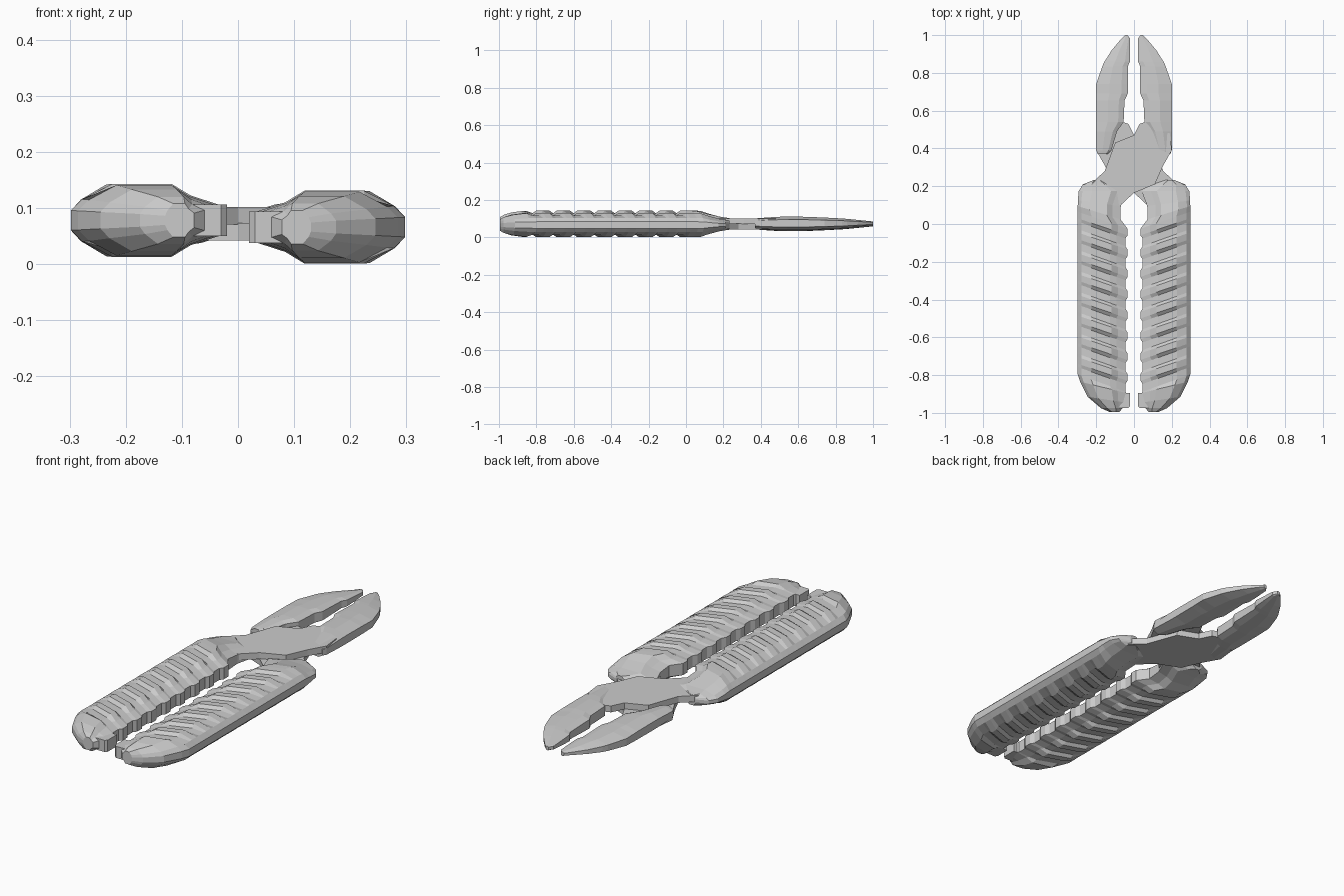
import bpy, bmesh, math
from mathutils import Matrix, Vector

if "Cube" in bpy.data.objects:
    bpy.data.objects.remove(bpy.data.objects["Cube"])


def finish(bm, name):
    bmesh.ops.recalc_face_normals(bm, faces=bm.faces)
    me = bpy.data.meshes.new(name)
    bm.to_mesh(me)
    bm.free()
    ob = bpy.data.objects.new(name, me)
    bpy.context.collection.objects.link(ob)
    return ob


def loft(name, rings):
    bm = bmesh.new()
    rows = [[bm.verts.new(p) for p in r] for r in rings]
    n = len(rows[0])
    for a, b in zip(rows, rows[1:]):
        for i in range(n):
            j = (i + 1) % n
            bm.faces.new((a[i], a[j], b[j], b[i]))
    bm.faces.new(rows[0])
    bm.faces.new(rows[-1])
    return finish(bm, name)


def ring(y, x0, x1, heights, zc, slant=0.0):
    # heights: (fraction across, half height); mirrored above and below zc
    top = [(x0 + (x1 - x0) * t, y + slant * (0.5 - t), zc + h) for t, h in heights]
    bottom = [(x, yy, 2 * zc - z) for x, yy, z in reversed(top)]
    return top + bottom


def grip_ring(y, xo, xi, h, dip=0.0, slant=0.0):
    prof = [(0, .27 * h), (.08, .58 * h), (.28, h - dip), (.68, h - dip),
            (.81, .68 * h), (1, .43 * h)]
    return ring(y, xo, xi, prof, 0.078, slant)


def prism(name, pts, z0, z1):
    bm = bmesh.new()
    f = bm.faces.new([bm.verts.new((x, y, z0)) for x, y in pts])
    ext = bmesh.ops.extrude_face_region(bm, geom=[f])
    vs = [v for v in ext["geom"] if isinstance(v, bmesh.types.BMVert)]
    bmesh.ops.translate(bm, verts=vs, vec=Vector((0, 0, z1 - z0)))
    return finish(bm, name)


# Grip: shoulder, slanted ridges, rounded butt
rings = [grip_ring(0.232, -.215, -.165, .025),
         grip_ring(0.21, -.27, -.10, .028),
         grip_ring(0.175, -.293, -.04, .034),
         grip_ring(0.11, -.297, -.07, .050, slant=.03),
         grip_ring(0.06, -.298, -.072, .064, slant=.07)]
for k in range(8):
    y = 0.02 - 0.11 * k
    for dy, dip, xi in ((0, 0, -.034), (.035, 0, -.034), (.052, .013, -.046), (.092, .013, -.046)):
        rings.append(grip_ring(y - dy, -.298, xi, .065, dip, .09))
rings += [grip_ring(-.865, -.285, -.04, .063, slant=.06),
          grip_ring(-.93, -.245, -.045, .055, slant=.03),
          grip_ring(-.975, -.175, -.06, .042),
          grip_ring(-.995, -.13, -.078, .030)]
grip = loft("grip", rings)

# Nub on the inner end of the grip
nub = prism("grip_end_nub", [(-.08, -.975), (-.03, -.975), (-.02, -.965),
                             (-.02, -.895), (-.08, -.895)], .050, .106)

# Half-thickness pivot plate crossing from grip to opposite jaw
plate = prism("pivot_plate", [
    (-.22, .22), (-.155, .28), (-.10, .43), (0, .47), (.03, .53), (.06, .54),
    (.10, .50), (.19, .48), (.20, .39), (.155, .31), (.11, .21), (0, .165),
    (-.07, .10), (-.15, .10)], .071, .102)

# Jaw with stepped inner edge and tapered tip
stations = [(.37, .14, .192, .026), (.39, .12, .20, .028), (.49, .09, .20, .035),
            (.54, .055, .20, .036), (.655, .05, .20, .035), (.69, .033, .20, .033),
            (.74, .033, .20, .031), (.835, .033, .168, .026), (.86, .021, .156, .024),
            (.92, .02, .118, .018), (.98, .02, .068, .012), (1.0, .034, .048, .010)]
jaw = loft("jaw", [ring(y, xi, xo, [(0, .65 * h), (.2, .95 * h), (.58, h), (1, .55 * h)], .075)
                   for y, xi, xo, h in stations])

# Second half: the same parts turned over about the long axis
c = Matrix.Translation((0, 0, .072))
flip = c @ Matrix.Rotation(math.pi, 4, 'Y') @ c.inverted()
for ob in (grip, nub, plate, jaw):
    other = ob.copy()
    other.data = ob.data.copy()
    other.data.transform(flip)
    other.name = "opposite_" + ob.name
    bpy.context.collection.objects.link(other)
